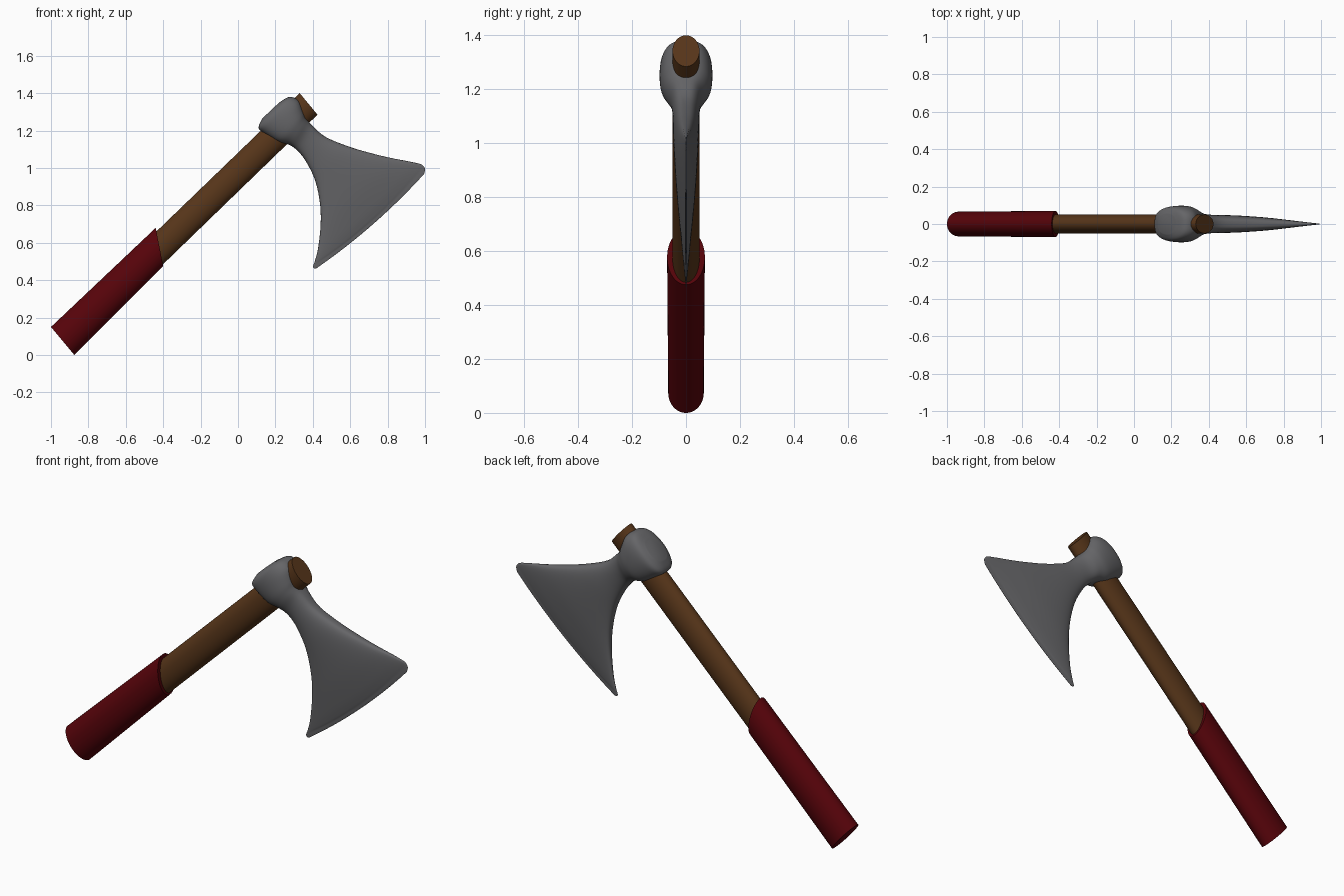
import bpy, bmesh, math
from mathutils import Vector

if "Cube" in bpy.data.objects:
    bpy.data.objects.remove(bpy.data.objects["Cube"])


def material(name, rgb):
    m = bpy.data.materials.new(name)
    m.diffuse_color = (*rgb, 1)
    m.use_nodes = True
    m.node_tree.nodes["Principled BSDF"].inputs["Base Color"].default_value = m.diffuse_color
    return m


def loft(name, sections, sides=48, mat=None, sharp=40):
    """Section: lower x,z, upper x,z, half depth in y, roundness power, bow."""
    bm = bmesh.new()
    rings = []
    for x0, z0, x1, z1, ry, power, bow in sections:
        a, b = Vector((x0, 0, z0)), Vector((x1, 0, z1))
        out = Vector((b.z - a.z, 0, a.x - b.x)).normalized()
        ring = []
        for i in range(sides):
            t = math.tau * i / sides
            u = math.cos(t)
            s = math.sin(t)
            y = math.copysign(abs(s) ** (2 / power), s) * ry
            p = (a + b) / 2 + (b - a) * u / 2 + out * bow * (1 - u * u)
            ring.append(bm.verts.new((p.x, y, p.z)))
        rings.append(ring)
    for r, q in zip(rings, rings[1:]):
        for i in range(sides):
            j = (i + 1) % sides
            bm.faces.new((r[i], r[j], q[j], q[i]))
    bm.faces.new(rings[0])
    bm.faces.new(rings[-1])
    bmesh.ops.recalc_face_normals(bm, faces=bm.faces)
    me = bpy.data.meshes.new(name)
    bm.to_mesh(me)
    bm.free()
    ob = bpy.data.objects.new(name, me)
    bpy.context.collection.objects.link(ob)
    if mat:
        me.materials.append(mat)
    bpy.ops.object.select_all(action='DESELECT')
    bpy.context.view_layer.objects.active = ob
    ob.select_set(True)
    bpy.ops.object.shade_smooth_by_angle(angle=math.radians(sharp))
    return ob


def smooth_sections(keys, steps=5):
    """Catmull-Rom interpolation between key sections."""
    pts = [keys[0]] + keys + [keys[-1]]
    out = []
    for p, q, r, s in zip(pts, pts[1:], pts[2:], pts[3:]):
        for k in range(steps):
            t = k / steps
            out.append([0.5 * (2 * b + (c - a) * t + (2 * a - 5 * b + 4 * c - d) * t * t
                               + (3 * b - a - 3 * c + d) * t ** 3)
                        for a, b, c, d in zip(p, q, r, s)])
    return out + [keys[-1]]


wood = material("wood", (0.095, 0.036, 0.010))
red = material("red_wrap", (0.095, 0.001, 0.003))
steel = material("dark_steel", (0.13, 0.13, 0.137))

# Oval wooden shaft, starting inside the grip
loft("handle", [(-0.855, 0.045, -0.955, 0.16, 0.05, 2, 0),
                (0.425, 1.285, 0.33, 1.40, 0.05, 2, 0)], mat=wood)

# Grip sleeve with slanted upper end
loft("grip", [(-0.875, 0.0, -1.0, 0.15, 0.066, 2, 0),
              (-0.40, 0.475, -0.44, 0.68, 0.07, 2, 0)], mat=red)

# Axe head: rounded poll and eye, narrow neck, flared blade, thin bowed edge
head = [
    (0.13, 1.265, 0.22, 1.35, 0.055, 2.6, 0),
    (0.11, 1.215, 0.275, 1.38, 0.086, 3, 0),
    (0.14, 1.185, 0.325, 1.36, 0.097, 3, 0),
    (0.21, 1.14, 0.35, 1.305, 0.096, 3, 0),
    (0.27, 1.125, 0.365, 1.265, 0.082, 3, 0),
    (0.315, 1.095, 0.40, 1.225, 0.058, 3, 0),
    (0.36, 1.04, 0.47, 1.165, 0.049, 3, 0),
    (0.41, 0.94, 0.60, 1.112, 0.047, 3.2, 0),
    (0.437, 0.82, 0.72, 1.077, 0.042, 3.4, 0.01),
    (0.442, 0.70, 0.82, 1.053, 0.034, 3.4, 0.02),
    (0.428, 0.57, 0.92, 1.034, 0.02, 3.4, 0.03),
    (0.41, 0.50, 0.975, 1.021, 0.01, 3.4, 0.032),
    (0.402, 0.478, 0.993, 1.008, 0.005, 3.4, 0.032),
    (0.405, 0.464, 1.0, 0.992, 0.003, 3, 0.03),
    (0.42, 0.464, 0.995, 0.968, 0.001, 3, 0.022),
]
loft("axe_head", smooth_sections(head), mat=steel, sharp=70)
